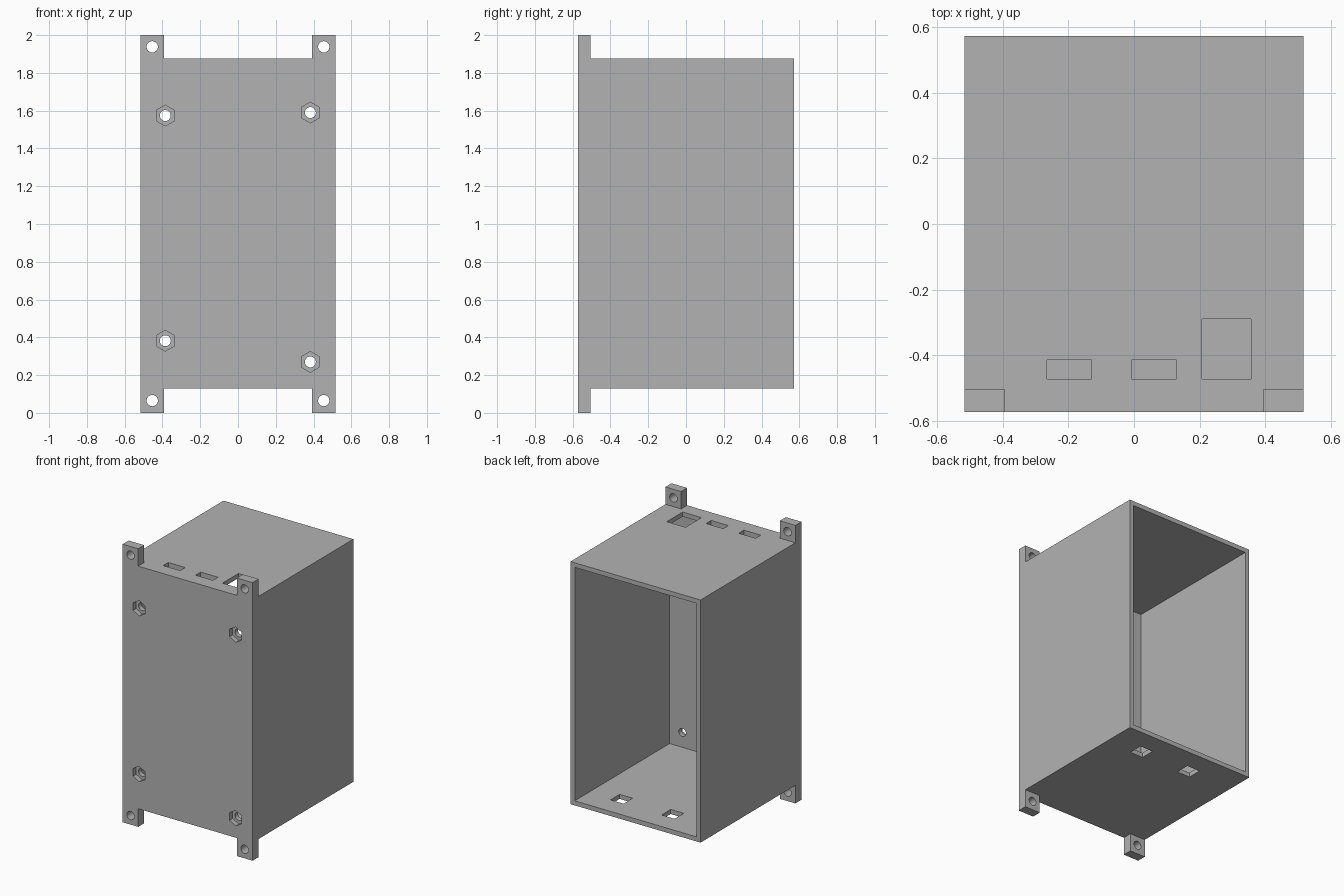
import bpy, math

cube = bpy.data.objects.get("Cube")
if cube:
    bpy.data.objects.remove(cube, do_unlink=True)

# Main dimensions
HALF_X, HALF_Y, HEIGHT = 0.517, 0.573, 2.0
BASE, ROOF = 0.13, 1.875          # bottom and top of the box
WALL, PLATE = 0.033, 0.068        # side wall and front plate thickness
FRONT, PLATE_BACK = -HALF_Y, -HALF_Y + PLATE
TAB_IN = 0.393                    # inner edge of the mounting tabs

grey = bpy.data.materials.new("mid grey")
grey.use_nodes = True
grey.diffuse_color = (0.45, 0.45, 0.45, 1)
grey.node_tree.nodes["Principled BSDF"].inputs["Base Color"].default_value = grey.diffuse_color


def box(name, x, y, z):
    """Box from (min, max) ranges."""
    spans = (x, y, z)
    bpy.ops.mesh.primitive_cube_add(size=1, location=[(a + b) / 2 for a, b in spans])
    ob = bpy.context.object
    ob.name = name
    ob.scale = [b - a for a, b in spans]
    bpy.ops.object.transform_apply(location=True, rotation=True, scale=True)
    return ob


def rod(name, x, z, radius, y, sides):
    """Prism along y, with a corner pointing up."""
    bpy.ops.mesh.primitive_cylinder_add(
        vertices=sides, radius=radius, depth=y[1] - y[0],
        location=(x, (y[0] + y[1]) / 2, z), rotation=(math.pi / 2, 0, 0))
    ob = bpy.context.object
    ob.name = name
    bpy.ops.object.transform_apply(location=True, rotation=True, scale=True)
    return ob


def cut(cutter):
    """Subtract the cutter from the enclosure and discard it."""
    cutter.hide_render = True
    mod = enclosure.modifiers.new("cut", 'BOOLEAN')
    mod.operation, mod.solver, mod.object = 'DIFFERENCE', 'EXACT', cutter
    bpy.context.view_layer.objects.active = enclosure
    bpy.ops.object.modifier_apply(modifier=mod.name)
    bpy.data.objects.remove(cutter, do_unlink=True)


enclosure = box("enclosure", (-HALF_X, HALF_X), (-HALF_Y, HALF_Y), (0, HEIGHT))

# Trim above and below, leaving four tabs at the front corners
for z in ((-1, BASE), (ROOF, HEIGHT + 1)):
    cut(box("end_trim", (-1, 1), (PLATE_BACK, 1), z))
    cut(box("tab_gap", (-TAB_IN, TAB_IN), (-1, 0), z))

# Cavity open at the back
cut(box("cavity", (WALL - HALF_X, HALF_X - WALL), (PLATE_BACK, 1),
        (BASE + WALL, ROOF - WALL)))

# Connector openings in the roof
for x, y_end in (((-0.265, -0.13), -0.414), ((-0.007, 0.13), -0.414), ((0.207, 0.357), -0.29)):
    cut(box("roof_slot", x, (-0.472, y_end), (ROOF - 0.1, ROOF + 0.1)))

# Square cable openings in the floor
for x in (0.25, -0.156):
    cut(box("floor_slot", (x - 0.052, x + 0.052), (0.323, 0.427), (BASE - 0.1, BASE + 0.1)))

# Screw holes in the tabs
THROUGH = (FRONT - 0.1, PLATE_BACK + 0.1)
for x in (-0.454, 0.454):
    for z in (0.065, 1.938):
        cut(rod("tab_hole", x, z, 0.03, THROUGH, 32))

# Hexagonal nut pockets with screw holes in the front plate
for x, z in ((-0.385, 1.574), (0.383, 1.59), (-0.385, 0.382), (0.383, 0.27)):
    cut(rod("nut_pocket", x, z, 0.055, (FRONT - 0.1, FRONT + PLATE / 2), 6))
    cut(rod("screw_hole", x, z, 0.029, THROUGH, 32))

enclosure.data.materials.clear()
enclosure.data.materials.append(grey)
for poly in enclosure.data.polygons:
    poly.material_index = 0
bpy.ops.object.select_all(action='DESELECT')
enclosure.select_set(True)
bpy.context.view_layer.objects.active = enclosure
bpy.ops.object.shade_smooth_by_angle(angle=math.radians(30))
